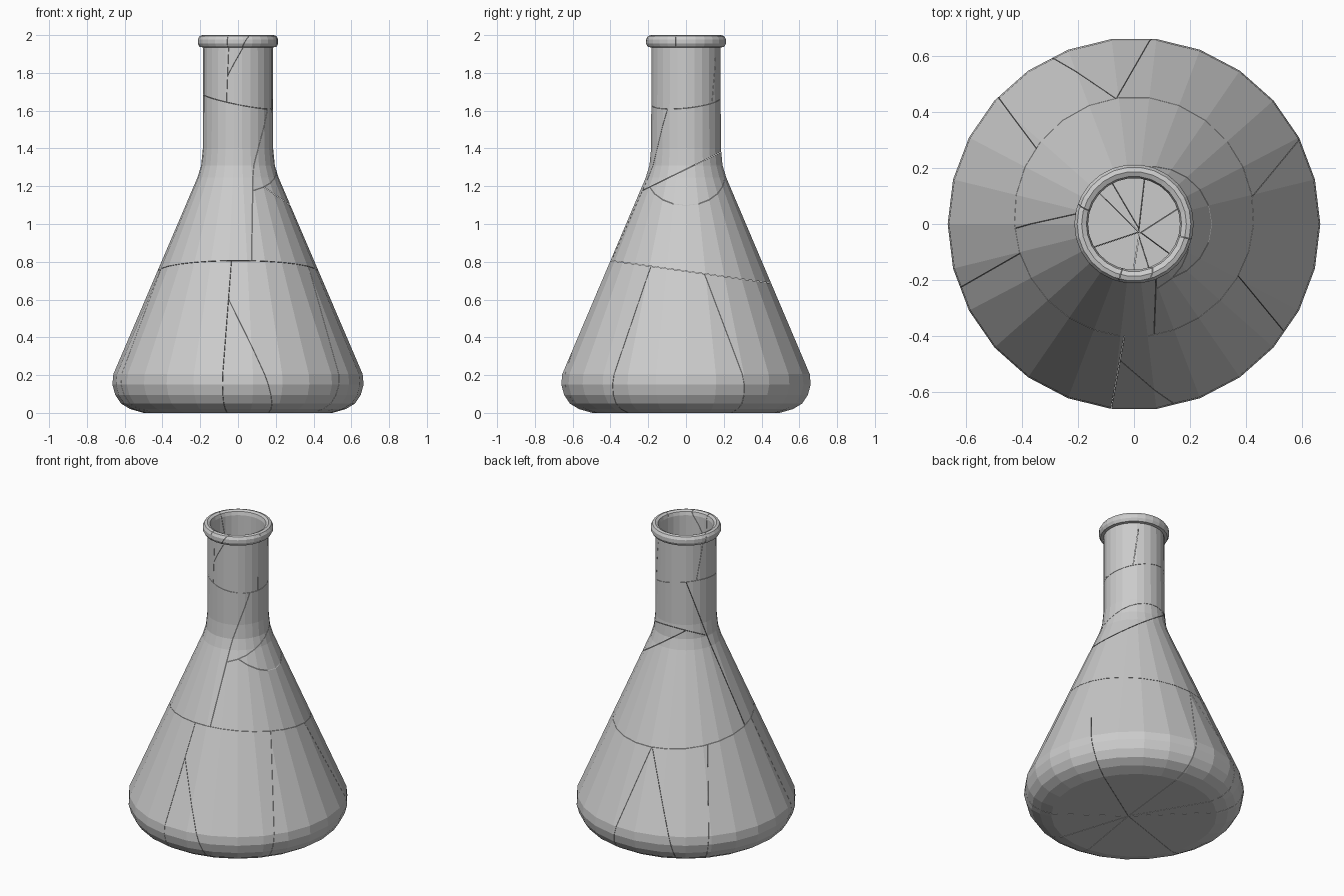
import bpy, bmesh, math
from mathutils import Vector

if "Cube" in bpy.data.objects:
    bpy.data.objects.remove(bpy.data.objects["Cube"])

SIDES = 26
GAP = 0.001      # half the width of a crack

# Wall profile (radius, height): outside from the base up, over the lip, down the inside
OUTER = [(0.50, 0.0), (0.57, 0.02), (0.62, 0.05), (0.65, 0.095), (0.665, 0.15), (0.66, 0.205),
         (0.215, 1.245), (0.195, 1.31), (0.186, 1.40), (0.184, 1.935)]
LIP = [(0.203, 1.937), (0.213, 1.955), (0.213, 1.978), (0.203, 1.995), (0.187, 2.0), (0.17, 1.992)]
INNER = [(0.164, 1.97), (0.164, 1.40), (0.174, 1.31), (0.195, 1.24), (0.64, 0.20),
         (0.645, 0.15), (0.632, 0.105), (0.607, 0.067), (0.56, 0.039), (0.50, 0.02)]


def make_shell():
    bm = bmesh.new()
    rings = []
    for r, z in OUTER + LIP + INNER:
        rings.append([bm.verts.new((r * math.cos(2 * math.pi * i / SIDES),
                                    r * math.sin(2 * math.pi * i / SIDES), z))
                      for i in range(SIDES)])
    for a, b in zip(rings, rings[1:]):
        for i in range(SIDES):
            j = (i + 1) % SIDES
            bm.faces.new((a[i], a[j], b[j], b[i]))
    bm.faces.new(rings[0][::-1])
    bm.faces.new(rings[-1])
    bmesh.ops.recalc_face_normals(bm, faces=bm.faces[:])
    return bm


def below(h, sx, sy):
    """Tilted crack z = h + sx*x + sy*y; keeps what is under it."""
    return Vector((0, 0, h)), Vector((-sx, -sy, 1)).normalized()


def flip(plane):
    return plane[0], -plane[1]


def before(apex, t0, r0, z0, t1, r1, z1):
    """Upright crack through an apex and two wall points; keeps smaller angles."""
    def pt(t, r, z):
        return Vector((r * math.cos(math.radians(t)), r * math.sin(math.radians(t)), z))
    a, p, q = Vector(apex), pt(t0, r0, z0), pt(t1, r1, z1)
    n = (p - a).cross(q - a).normalized()
    m = math.radians((t0 + t1) / 2)
    if n.dot(Vector((-math.sin(m), math.cos(m), 0))) < 0:
        n = -n
    return a, n


SHELL = make_shell()


def shard(name, *planes):
    bm = SHELL.copy()
    for co, no in planes:
        res = bmesh.ops.bisect_plane(bm, geom=bm.verts[:] + bm.edges[:] + bm.faces[:],
                                     plane_co=co - no * GAP, plane_no=no,
                                     clear_outer=True, dist=1e-6)
        edges = [e for e in res['geom_cut']
                 if isinstance(e, bmesh.types.BMEdge) and e.is_boundary]
        if edges:
            bmesh.ops.triangle_fill(bm, edges=edges, normal=no, use_beauty=True)
    if bm.faces:
        bmesh.ops.recalc_face_normals(bm, faces=bm.faces[:])
        me = bpy.data.meshes.new(name)
        bm.to_mesh(me)
        bpy.context.collection.objects.link(bpy.data.objects.new(name, me))
    bm.free()


# Ring cracks
base_ring = below(0.75, 0, -0.14)
neck_ring = below(1.65, -0.2, 0.1)

# Base shards, meeting near the middle of the floor
C = (0.02, -0.03, 0.0)
base = [before(C, *a) for a in (
    (-96, 0.50, 0.57, -97, 0.62, 0.05),
    (-94, 0.50, 0.57, -73, 0.62, 0.05),
    (-27, 0.42, 0.75, -37, 0.62, 0.05),
    (13, 0.43, 0.73, 27, 0.665, 0.2),
    (98, 0.45, 0.69, 85, 0.665, 0.2),
    (98, 0.45, 0.69, 116, 0.665, 0.2),
    (142, 0.45, 0.70, 137, 0.665, 0.2),
    (195, 0.44, 0.73, 200, 0.665, 0.2))]
for i, p in enumerate(base):
    cuts = [base_ring, flip(p), base[(i + 1) % len(base)]]
    if i == 1:
        cuts.append(flip(base[0]))      # short branch stops at the main crack
    elif i == 5:
        cuts.append(flip(base[4]))
    shard(f"base_shard_{i + 1}", *cuts)

# Middle: front-left half, and a back half broken at the shoulder
a, b, c = Vector((0.08, -0.39, 0.83)), Vector((-0.44, 0.01, 0.78)), Vector((0.11, -0.155, 1.40))
n = (b - a).cross(c - a).normalized()
if n.x + n.y < 0:
    n = -n
front = (a, n)
shoulder = below(1.29, 0, 0.49)
chip = below(1.29, -0.69, 0)
middle = [flip(base_ring), neck_ring]
shard("body_front_shard", *middle, front)
shard("neck_back_shard", *middle, flip(front), flip(shoulder))
shard("body_back_shard", *middle, flip(front), shoulder, chip)
shard("shoulder_chip", *middle, flip(front), shoulder, flip(chip))

# Rim shards
A = (0, 0, 1.8)
rim = [before(A, *a) for a in (
    (-109, 0.185, 1.66, -105, 0.2, 2.0),
    (-105, 0.185, 1.8, -72, 0.2, 2.0),
    (-15, 0.185, 1.65, -15, 0.2, 2.0),
    (50, 0.185, 1.68, 62, 0.2, 2.0),
    (145, 0.185, 1.69, 162, 0.2, 2.0))]
for i, p in enumerate(rim):
    cuts = [flip(neck_ring), flip(p), rim[(i + 1) % len(rim)]]
    if i == 1:
        cuts.append(flip(rim[0]))
    shard(f"rim_shard_{i + 1}", *cuts)
SHELL.free()
